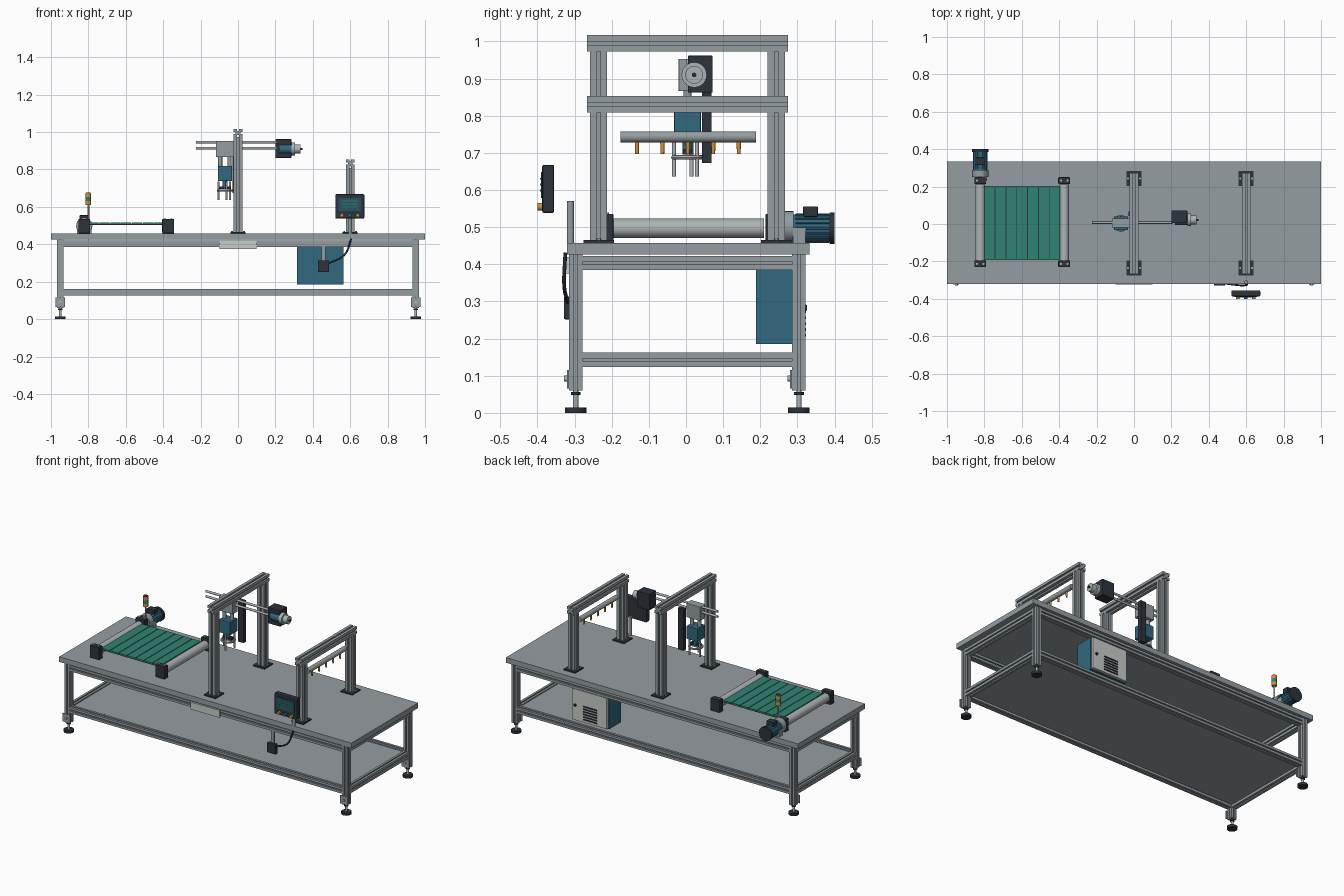
import bpy, bmesh, math
from mathutils import Matrix, Vector

if "Cube" in bpy.data.objects:
    bpy.data.objects.remove(bpy.data.objects["Cube"])


def material(name, r, g, b):
    m = bpy.data.materials.new(name)
    m.use_nodes = True
    m.diffuse_color = (r, g, b, 1)
    m.node_tree.nodes["Principled BSDF"].inputs["Base Color"].default_value = (r, g, b, 1)
    return m


ALU = material("aluminium grey", .30, .34, .36)
STEEL = material("light steel", .42, .45, .46)
DARK = material("charcoal", .026, .033, .045)
BLUE = material("machine blue", .032, .14, .22)
GREEN = material("belt green", .03, .23, .165)
PALE = material("pale panel", .58, .62, .59)
AMBER = material("amber", .65, .28, .04)
SCREEN = material("screen teal", .02, .09, .12)

AXES = {"x": Vector((1, 0, 0)), "y": Vector((0, 1, 0)), "z": Vector((0, 0, 1))}


def finish(name, bm, mat, smooth=False):
    bmesh.ops.recalc_face_normals(bm, faces=bm.faces)
    mesh = bpy.data.meshes.new(name)
    bm.to_mesh(mesh)
    bm.free()
    mesh.materials.append(mat)
    obj = bpy.data.objects.new(name, mesh)
    bpy.context.collection.objects.link(obj)
    if smooth:
        bpy.ops.object.select_all(action="DESELECT")
        obj.select_set(True)
        bpy.context.view_layer.objects.active = obj
        bpy.ops.object.shade_smooth_by_angle(angle=math.radians(35))
    return obj


def box(name, xs, ys, zs, mat, bevel=0):
    """Box from its low and high limit on each axis."""
    bm = bmesh.new()
    bmesh.ops.create_cube(bm, size=1)
    spans = (xs, ys, zs)
    for v in bm.verts:
        v.co = [lo if c < 0 else hi for c, (lo, hi) in zip(v.co, spans)]
    if bevel:
        bmesh.ops.bevel(bm, geom=bm.edges[:], offset=bevel, segments=2,
                        affect="EDGES", profile=.5)
    return finish(name, bm, mat)


def rod(name, start, axis, length, radius, mat, tip=None, sides=24):
    """Cylinder or cone running from start along an axis."""
    bm = bmesh.new()
    bmesh.ops.create_cone(bm, cap_ends=True, segments=sides, radius1=radius,
                          radius2=radius if tip is None else tip, depth=length)
    turn = AXES["z"].rotation_difference(AXES[axis]).to_matrix().to_4x4()
    middle = Vector(start) + AXES[axis] * length / 2
    bm.transform(Matrix.Translation(middle) @ turn)
    return finish(name, bm, mat, True)


def extrusion(name, start, axis, length, width, height):
    """Slotted aluminium profile running from start along an axis."""
    slot, depth = width * .11, width * .22
    outline = []
    for i in range(4):
        half, reach = (width / 2, height / 2) if i % 2 == 0 else (height / 2, width / 2)
        side = [(-half, -reach), (-slot, -reach), (-slot, depth - reach),
                (slot, depth - reach), (slot, -reach)]
        spin = Matrix.Rotation(i * math.pi / 2, 2)
        outline += [spin @ Vector(p) for p in side]
    bm = bmesh.new()
    face = bm.faces.new([bm.verts.new((p.x, p.y, 0)) for p in outline])
    grown = bmesh.ops.extrude_face_region(bm, geom=[face])["geom"]
    bmesh.ops.translate(bm, vec=(0, 0, length),
                        verts=[v for v in grown if isinstance(v, bmesh.types.BMVert)])
    turn = AXES["z"].rotation_difference(AXES[axis]).to_matrix().to_4x4()
    bm.transform(Matrix.Translation(start) @ turn)
    return finish(name, bm, ALU)


# Table: top, shelf, legs, feet and rails
FRONT, BACK, END, TOP = -.297, .304, .95, .458
box("tabletop", (-1, 1), (-.32, .333), (.426, TOP), ALU)
box("lower_shelf", (-END, END), (FRONT, BACK), (.14, .155), ALU)
for y in (FRONT, BACK):
    for x in (-END, END):
        extrusion("leg", (x, y, .06), "z", .366, .036, .036)
        rod("foot_pad", (x, y, 0), "z", .015, .029, DARK)
        rod("foot_stem", (x, y, .015), "z", .05, .007, STEEL, sides=12)
        rod("foot_nut", (x, y, .048), "z", .008, .013, DARK, sides=6)
        box("foot_bracket", (x - .026, x + .026), (y - .024, y - .018), (.066, .116), ALU)
        rod("bracket_bolt", (x, y - .031, .092), "y", .008, .008, STEEL, sides=12)
    for z in (.403, .143):
        extrusion("long_rail", (-END + .018, y, z), "x", 2 * END - .036, .036, .036)
for x in (-END, END):
    for z in (.403, .143):
        extrusion("cross_rail", (x, FRONT + .018, z), "y", BACK - FRONT - .036, .036, .038)
box("name_plate", (-.1, .1), (-.323, -.315), (.375, .42), PALE)

# Two portal frames
for x, crown in ((0, 1.017), (.6, .853)):
    for y in (-.235, .243):
        extrusion("portal_post", (x, y, TOP), "z", crown - TOP - .044, .046, .046)
        box("post_base", (x - .04, x + .04), (y - .041, y + .041), (TOP, .465), DARK)
        for side in (-.032, .032):
            rod("base_bolt", (x + side, y, .465), "z", .005, .006, STEEL, sides=6)
    extrusion("portal_beam", (x, -.266, crown - .022), "y", .54, .046, .044)

# Belt conveyor
LEFT, RIGHT = -.822, -.373
box("belt_base", (LEFT, RIGHT), (-.19, .2), (.504, .511), DARK)
pitch = .406 / 7
for i in range(7):
    x = -.801 + i * pitch
    box("belt_slat", (x + .002, x + pitch - .002), (-.192, .202), (.508, .516), GREEN)
for x in (LEFT, RIGHT):
    rod("roller", (x, -.2, .497), "y", .41, .026, STEEL)
    for y in (-.213, .232):
        box("bearing_block", (x - .032, x + .032), (y - .018, y + .018), (TOP, .536), DARK, .004)
        for side in (-.018, .018):
            rod("block_bolt", (x + side, y, .535), "z", .004, .006, STEEL, sides=12)

# Conveyor gear motor
rod("gearbox", (LEFT, .25, .5), "y", .04, .043, ALU)
box("motor_foot", (LEFT - .04, LEFT + .04), (.288, .322), (TOP, .498), ALU)
rod("drive_motor", (LEFT, .288, .497), "y", .1, .037, BLUE)
for i in range(16):
    a = math.tau * i / 16
    fx, fz = LEFT + .037 * math.cos(a), .497 + .037 * math.sin(a)
    rod("cooling_fin", (fx, .295, fz), "y", .09, .003, BLUE, sides=6)
rod("fan_cover", (LEFT, .386, .497), "y", .014, .043, DARK)
box("terminal_box", (LEFT - .025, LEFT + .025), (.315, .355), (.528, .556), DARK, .003)

# Signal tower
rod("tower_pole", (-.8, .24, .53), "z", .08, .005, STEEL, sides=12)
for i, mat in enumerate((AMBER, GREEN, AMBER)):
    rod("signal_lamp", (-.8, .24, .61 + i * .021), "z", .021, .015, mat)
rod("tower_cap", (-.8, .24, .673), "z", .004, .012, DARK)

# Cross slide with its drive
rod("upper_guide", (-.225, .008, .946), "x", .43, .007, STEEL, sides=16)
rod("lower_guide", (-.225, .008, .914), "x", .43, .007, STEEL, sides=16)
box("slide_carriage", (-.118, -.022), (-.02, .03), (.866, .953), ALU, .002)
box("slide_gearbox", (.2, .285), (.005, .072), (.862, .962), DARK, .003)
rod("slide_motor", (.22, .022, .91), "x", .07, .028, BLUE)
rod("slide_motor_flange", (.285, .022, .91), "x", .02, .034, STEEL)
rod("slide_motor_cap", (.305, .022, .91), "x", .03, .024, STEEL)
rod("slide_motor_shaft", (.33, .022, .91), "x", .015, .006, DARK, sides=12)

# Lifting head and gripper
HX, HY = -.07, .004
for side in (-.025, .025):
    rod("lift_rod", (HX + side, HY, .81), "z", .06, .011, ALU, sides=16)
box("lift_body", (HX - .038, HX + .038), (-.032, .04), (.738, .818), BLUE, .002)
rod("lift_spindle", (HX, HY, .695), "z", .045, .013, BLUE)
box("spindle_clamp", (HX - .03, HX + .03), (HY - .012, HY + .012), (.695, .71), DARK)
box("cable_chain", (-.03, .008), (.043, .068), (.673, .93), DARK)
bm = bmesh.new()
loops = []
for i in range(32):
    spin = Matrix.Rotation(math.tau * i / 32, 3, "Z")
    section = [Vector((.038 + .006 * math.cos(math.tau * k / 8), 0,
                       .006 * math.sin(math.tau * k / 8))) for k in range(8)]
    loops.append([bm.verts.new(spin @ p + Vector((HX, HY, .688))) for p in section])
for i in range(32):
    a, b = loops[i - 1], loops[i]
    for k in range(8):
        bm.faces.new((a[k - 1], a[k], b[k], b[k - 1]))
finish("gripper_ring", bm, STEEL, True)
box("ring_spoke", (HX - .038, HX + .038), (HY - .005, HY + .005), (.684, .694), STEEL)
for i in range(3):
    a = math.tau * i / 3 + .75
    rod("gripper_finger", (HX + .037 * math.cos(a), HY + .037 * math.sin(a), .637),
        "z", .1, .0055, STEEL, sides=12)

# Spray bar with nozzles
rod("spray_bar", (.6, -.177, .743), "y", .365, .015, ALU)
for i in range(5):
    rod("nozzle", (.6, -.132 + i * .0685, .697), "z", .034, .005, AMBER, tip=.006, sides=12)

# Operator panel on its pole
box("panel_housing", (.52, .675), (-.387, -.355), (.538, .668), DARK, .005)
box("panel_screen", (.538, .657), (-.391, -.386), (.578, .648), SCREEN)
for i in range(3):
    z = .596 + i * .016
    box("screen_line", (.553, .64), (-.393, -.39), (z, z + .005), GREEN)
for x, mat in ((.555, AMBER), (.597, BLUE), (.64, AMBER)):
    rod("push_button", (x, -.4, .555), "y", .014, .01, mat, sides=16)
rod("panel_pole", (.6, -.311, .426), "z", .145, .01, ALU, sides=16)

# Switch box and its cable
box("switch_box", (.428, .487), (-.329, -.305), (.252, .313), DARK, .003)
box("switch_bracket", (.447, .468), (-.315, -.307), (.31, .388), ALU)
curve = bpy.data.curves.new("cable_path", "CURVE")
curve.dimensions = "3D"
curve.bevel_depth = .005
spline = curve.splines.new("BEZIER")
spline.bezier_points.add(2)
for point, co in zip(spline.bezier_points, ((.606, -.325, .43), (.57, -.328, .345), (.485, -.318, .298))):
    point.co = co
    point.handle_left_type = point.handle_right_type = "AUTO"
curve.materials.append(DARK)
cable = bpy.data.objects.new("control_cable", curve)
bpy.context.collection.objects.link(cable)

# Control cabinet with door, vents and lock
box("cabinet", (.315, .563), (.188, .302), (.185, .386), BLUE)
box("cabinet_door", (.32, .558), (.3, .318), (.19, .381), PALE)
for i in range(6):
    z = .205 + i * .016
    box("door_vent", (.385, .48), (.316, .323), (z, z + .007), DARK)
rod("door_lock", (.535, .316, .283), "y", .01, .008, DARK, sides=16)
